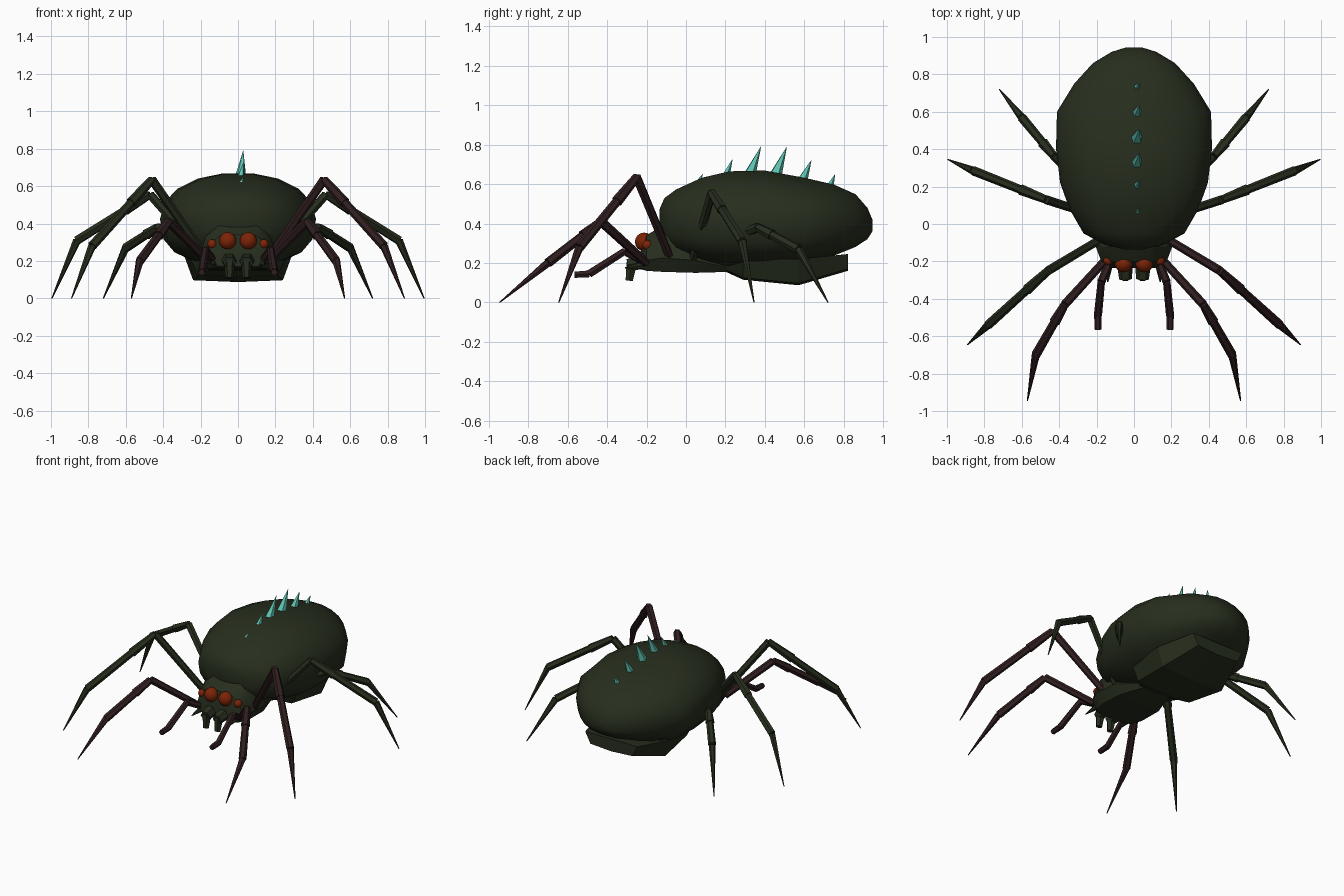
import bpy, bmesh, math
from mathutils import Vector

if "Cube" in bpy.data.objects:
    bpy.data.objects.remove(bpy.data.objects["Cube"])


def material(name, rgb):
    m = bpy.data.materials.new(name)
    m.diffuse_color = (*rgb, 1)
    m.use_nodes = True
    m.node_tree.nodes["Principled BSDF"].inputs["Base Color"].default_value = m.diffuse_color
    return m


GREEN = material("dark_green", (0.020, 0.027, 0.0125))
MAROON = material("dark_maroon", (0.030, 0.013, 0.014))
ORANGE = material("burnt_orange", (0.20, 0.017, 0.002))
TEAL = material("teal", (0.12, 0.58, 0.47))


def finish(name, bm, mat, smooth=None):
    bmesh.ops.recalc_face_normals(bm, faces=bm.faces)
    me = bpy.data.meshes.new(name)
    bm.to_mesh(me)
    bm.free()
    ob = bpy.data.objects.new(name, me)
    bpy.context.collection.objects.link(ob)
    me.materials.append(mat)
    if smooth:
        bpy.ops.object.select_all(action='DESELECT')
        ob.select_set(True)
        bpy.context.view_layer.objects.active = ob
        bpy.ops.object.shade_smooth_by_angle(angle=math.radians(smooth))
    return ob


def skin(bm, rings):
    """Bridge equal rings of points and cap both ends."""
    vr = [[bm.verts.new(p) for p in r] for r in rings]
    n = len(vr[0])
    for a, b in zip(vr, vr[1:]):
        for i in range(n):
            j = (i + 1) % n
            bm.faces.new((a[i], a[j], b[j], b[i]))
    bm.faces.new(vr[0])
    bm.faces.new(vr[-1])


def tube(bm, a, b, ra, rb, sides=6):
    """Tapered segment from a to b."""
    a, b = Vector(a), Vector(b)
    q = (b - a).to_track_quat('Z', 'Y')
    rings = []
    for c, r in ((a, ra), (b, rb)):
        rings.append([c + q @ Vector((r * math.cos(t), r * math.sin(t), 0))
                      for t in (2 * math.pi * i / sides for i in range(sides))])
    skin(bm, rings)


def mirror(p, s):
    return (p[0] * s, p[1], p[2])


def oval(y, w, top, bot, n=18):
    """Cross-section that is fuller in its lower half."""
    mid, half = (top + bot) / 2, (top - bot) / 2
    pts = []
    for i in range(n):
        t = 2 * math.pi * i / n
        c, s = math.cos(t), math.sin(t)
        e = 2 / (2.1 if s >= 0 else 2.6)
        pts.append((w * math.copysign(abs(c) ** e, c), y, mid + half * math.copysign(abs(s) ** e, s)))
    return pts


# Abdomen: y, half width, top z, bottom z
sections = [(-0.135, 0.05, 0.47, 0.38), (-0.11, 0.16, 0.53, 0.30), (-0.05, 0.27, 0.575, 0.25),
            (0.08, 0.345, 0.635, 0.20), (0.22, 0.395, 0.668, 0.175), (0.40, 0.417, 0.672, 0.175),
            (0.60, 0.412, 0.635, 0.19), (0.75, 0.32, 0.60, 0.235), (0.86, 0.22, 0.55, 0.28),
            (0.92, 0.12, 0.48, 0.32), (0.945, 0.04, 0.42, 0.36)]
bm = bmesh.new()
skin(bm, [oval(*sec) for sec in sections])
finish("abdomen", bm, GREEN, 60)

# Faceted plate under the abdomen: y, top half width, top z, bottom half width, bottom z
bm = bmesh.new()
skin(bm, [[(-wt, y, zt), (-wb, y, zb), (0, y, zb - 0.01), (wb, y, zb), (wt, y, zt)]
          for y, wt, zt, wb, zb in [(0.18, 0.14, 0.22, 0.10, 0.175), (0.29, 0.26, 0.22, 0.21, 0.125),
                                    (0.57, 0.285, 0.22, 0.24, 0.097), (0.82, 0.20, 0.245, 0.16, 0.17)]])
finish("belly_plate", bm, GREEN)

# Head and thorax: y, half width, top z, bottom z
bm = bmesh.new()
skin(bm, [[(-w * 0.8, y, b), (w * 0.8, y, b), (w, y, b + (t - b) * 0.3), (w * 0.85, y, b + (t - b) * 0.75),
           (w * 0.5, y, t), (-w * 0.5, y, t), (-w * 0.85, y, b + (t - b) * 0.75), (-w, y, b + (t - b) * 0.3)]
          for y, w, t, b in [(-0.235, 0.13, 0.24, 0.17), (-0.20, 0.175, 0.34, 0.16), (-0.12, 0.205, 0.39, 0.155),
                             (0.05, 0.20, 0.36, 0.15), (0.22, 0.12, 0.22, 0.155)]])
finish("head", bm, GREEN, 35)

# Leg joints on the +x side, base to tip
legs = {
    "front_leg": [(0.16, -0.20, 0.20), (0.37, -0.43, 0.41), (0.525, -0.70, 0.20), (0.57, -0.945, 0)],
    "second_leg": [(0.16, -0.07, 0.20), (0.46, -0.25, 0.635), (0.78, -0.54, 0.28), (0.89, -0.645, 0)],
    "third_leg": [(0.16, 0.03, 0.20), (0.47, 0.13, 0.555), (0.86, 0.285, 0.31), (0.995, 0.345, 0)],
    "rear_leg": [(0.15, 0.10, 0.27), (0.43, 0.365, 0.38), (0.60, 0.57, 0.27), (0.72, 0.72, 0)],
}
for s, side in ((1, "right"), (-1, "left")):
    for name, pts in legs.items():
        p = [Vector(mirror(q, s)) for q in pts]
        bm = bmesh.new()
        tube(bm, p[0], p[1], 0.022, 0.024)
        # shin: thick knee sleeve, then a slimmer shaft
        m = p[1].lerp(p[2], 0.35)
        tube(bm, p[1], m, 0.022, 0.029)
        tube(bm, m, p[2], 0.023, 0.025)
        tube(bm, p[2], p[3], 0.022, 0.003)
        red = name == "front_leg" or (name == "second_leg" and s == 1)
        finish(f"{name}_{side}", bm, MAROON if red else GREEN, 40)

    # Feelers beside the mouth
    p = [mirror(q, s) for q in [(0.13, -0.20, 0.20), (0.175, -0.31, 0.26),
                                (0.193, -0.49, 0.145), (0.193, -0.565, 0.14)]]
    bm = bmesh.new()
    for a, b, ra, rb in zip(p, p[1:], (0.022, 0.02, 0.02), (0.022, 0.022, 0.018)):
        tube(bm, a, b, ra, rb)
    finish(f"feeler_{side}", bm, MAROON, 40)

    # Jaws with hanging fangs, plus a small side spike
    bm = bmesh.new()
    tube(bm, mirror((0.05, -0.19, 0.21), s), mirror((0.045, -0.295, 0.19), s), 0.045, 0.034)
    tube(bm, mirror((0.045, -0.275, 0.20), s), mirror((0.045, -0.288, 0.11), s), 0.031, 0.021)
    tube(bm, mirror((0.13, -0.21, 0.19), s), mirror((0.14, -0.31, 0.175), s), 0.02, 0.003)
    finish(f"jaw_{side}", bm, GREEN)

    # Eyes
    for name, c, r in (("large_eye", (0.055, -0.212, 0.307), 0.047),
                       ("small_eye", (0.138, -0.195, 0.29), 0.026)):
        bm = bmesh.new()
        bmesh.ops.create_uvsphere(bm, u_segments=14, v_segments=8, radius=r)
        bmesh.ops.translate(bm, verts=bm.verts, vec=mirror(c, s))
        finish(f"{name}_{side}", bm, ORANGE, 60)

# Row of back spines: base y, base z, tip y, tip z, radius
for i, (y, z, ty, tz, r) in enumerate([(0.06, 0.61, 0.085, 0.65, 0.012), (0.205, 0.65, 0.235, 0.725, 0.019),
                                       (0.325, 0.655, 0.38, 0.79, 0.030), (0.455, 0.65, 0.51, 0.787, 0.032),
                                       (0.59, 0.62, 0.635, 0.72, 0.027), (0.73, 0.59, 0.755, 0.648, 0.019)]):
    bm = bmesh.new()
    tube(bm, (0.015, y, z), (0.028, ty, tz), r, 0.001, 5)
    finish(f"back_spine_{i + 1}", bm, TEAL)
